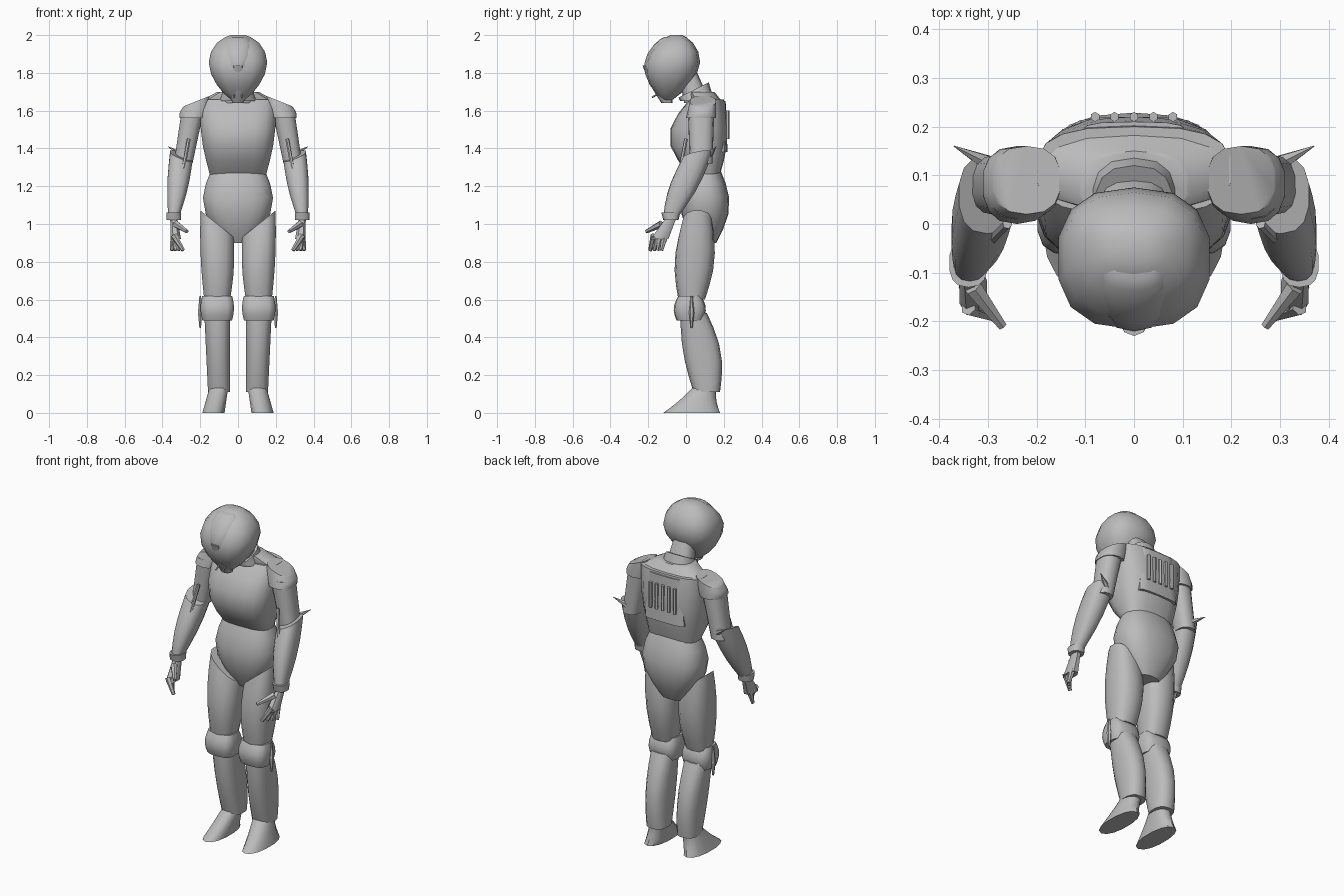
import bpy
import bmesh
import math
from mathutils import Vector

default_cube = bpy.data.objects.get("Cube")
if default_cube:
    bpy.data.objects.remove(default_cube, do_unlink=True)

# One plain grey for the whole figure
grey = bpy.data.materials.new("plain_grey")
grey.use_nodes = True
grey_colour = (0.5, 0.5, 0.5, 1)
grey.diffuse_color = grey_colour
grey.node_tree.nodes["Principled BSDF"].inputs["Base Color"].default_value = grey_colour


def finish(name, bm, mirror):
    """Turn a bmesh into a smooth object with sharp edges, mirrored if it is a pair."""
    bmesh.ops.recalc_face_normals(bm, faces=bm.faces)
    mesh = bpy.data.meshes.new(name)
    bm.to_mesh(mesh)
    bm.free()
    mesh.materials.append(grey)
    mesh.shade_smooth()
    mesh.set_sharp_from_angle(angle=math.radians(40))
    part = bpy.data.objects.new(name, mesh)
    bpy.context.collection.objects.link(part)
    if mirror:
        modifier = part.modifiers.new("Mirror", "MIRROR")
        modifier.use_mirror_merge = False


def rounded(value, boxy):
    """Push a sine or cosine outwards so that a ring becomes squarer."""
    return math.copysign(abs(value) ** boxy, value)


def shape(name, low, high, low_size, high_size, bulge=(0, 0), bow=0, dome=0,
          tilt=(0, 0), boxy=0.8, mirror=True, sides=14, steps=7):
    """Tapered body part between two centres.

    Sizes are half widths in x and y, bulge swells the middle, bow shifts the
    middle in y, dome rounds off both ends and tilt slopes the upper end.
    """
    bm = bmesh.new()
    low, high = Vector(low), Vector(high)
    low_size, high_size, bulge = Vector(low_size), Vector(high_size), Vector(bulge)
    rings = []
    for step in range(steps + 1):
        t = (1 - math.cos(math.pi * step / steps)) / 2
        swell = math.sin(math.pi * t)
        closing = max(4 * t * (1 - t), 0.03) ** dome
        centre = low.lerp(high, t) + Vector((0, bow * swell, 0))
        size = (low_size.lerp(high_size, t) + bulge * swell) * closing
        ring = []
        for side in range(sides):
            angle = math.tau * (side + 0.5) / sides
            dx = size.x * rounded(math.cos(angle), boxy)
            dy = size.y * rounded(math.sin(angle), boxy)
            rise = t * (tilt[0] * dx + tilt[1] * dy)
            ring.append(bm.verts.new(centre + Vector((dx, dy, rise))))
        rings.append(ring)
    for lower, upper in zip(rings, rings[1:]):
        for side in range(sides):
            following = (side + 1) % sides
            bm.faces.new((lower[side], lower[following], upper[following], upper[side]))
    bm.faces.new(rings[0])
    bm.faces.new(rings[-1])
    finish(name, bm, mirror)


def rods(name, rod_list):
    """Pairs of six-sided tapered rods: start, end, start radius, end radius."""
    bm = bmesh.new()
    for start, end, start_radius, end_radius in rod_list:
        start, end = Vector(start), Vector(end)
        along = end - start
        placement = along.to_track_quat("Z", "Y").to_matrix().to_4x4()
        placement.translation = (start + end) / 2
        bmesh.ops.create_cone(bm, cap_ends=True, segments=6, radius1=start_radius,
                              radius2=end_radius, depth=along.length, matrix=placement)
    finish(name, bm, True)


# Head, leaning forward over the chest
shape("head", (0, -.1, 1.65), (0, -.05, 2), (.09, .07), (.16, .12),
      bulge=(.03, .05), dome=.4, mirror=False, steps=9)
shape("brow_panel", (0, -.16, 1.76), (0, -.08, 1.99), (.03, .06), (.09, .07),
      bulge=(.02, .03), dome=.2, mirror=False)
shape("muzzle", (0, -.1, 1.64), (0, -.18, 1.84), (.03, .03), (.03, .05),
      bulge=(.02, .01), mirror=False, sides=10)
rods("mouth_tubes", [((.02, -.13, 1.7), (.02, -.18, 1.67), .006, .004)])

# Neck and tilted collar
shape("neck", (0, .06, 1.64), (0, .01, 1.8), (.08, .07), (.06, .05), mirror=False)
shape("collar", (0, .06, 1.65), (0, .04, 1.71), (.1, .09), (.08, .08),
      tilt=(0, .5), mirror=False)

# Trunk
shape("chest", (0, .1, 1.26), (0, .11, 1.66), (.15, .08), (.2, .09),
      bulge=(.02, .07), bow=-.04, boxy=.7, mirror=False, sides=18)
shape("shoulder_yoke", (0, .11, 1.65), (0, .08, 1.7), (.21, .08), (.11, .07),
      mirror=False)
shape("pelvis", (0, .1, .9), (0, .1, 1.29), (.07, .06), (.14, .08),
      bulge=(.08, .06), mirror=False, sides=18)
shape("back_plate", (0, .19, 1.38), (0, .18, 1.65), (.13, .03), (.11, .03),
      boxy=.6, mirror=False)
rods("back_vents", [((x, .22, 1.6), (x, .22, 1.45), .01, .01) for x in (0, .04, .08)])

# Arms
shape("shoulder_pad", (.24, .08, 1.56), (.22, .09, 1.65), (.07, .08), (.07, .07),
      bulge=(.01, 0), tilt=(-.4, 0))
shape("upper_arm", (.29, .08, 1.32), (.24, .08, 1.6), (.05, .06), (.06, .07))
shape("forearm", (.34, -.08, 1.04), (.3, .06, 1.36), (.03, .04), (.06, .08),
      bulge=(.01, .02), tilt=(.4, .2))
shape("wrist_cuff", (.34, -.08, 1.02), (.34, -.08, 1.06), (.04, .04), (.04, .05))
rods("elbow_bars", [((.26, 0, 1.45), (.3, -.04, 1.24), .01, .01)])
rods("elbow_spikes", [((.29, .12, 1.36), (.37, .16, 1.41), .02, .001)])

# Hands: four fingers fanned along the palm, and a thumb pointing inwards
shape("palm", (.33, -.14, .92), (.34, -.08, 1.03), (.03, .05), (.02, .03), sides=8)
rods("fingers", [((.34, -.11 - .02 * i, .94), (.35 - .02 * i, -.13 - .02 * i, .86), .018, .01)
                 for i in range(4)])
rods("thumbs", [((.33, -.13, 1), (.27, -.21, .96), .02, .01)])

# Legs
shape("thigh", (.11, .03, .6), (.11, .06, 1), (.07, .07), (.09, .08),
      bulge=(.01, .03), tilt=(.8, 0))
shape("knee_pad", (.11, .02, .49), (.11, .02, .62), (.08, .07), (.08, .06),
      bulge=(.01, .02), boxy=.6)
rods("knee_pins", [((.2, .03, .53), (.2, .03, z), .014, .005) for z in (.45, .62)])
shape("calf", (.1, .11, .11), (.11, .04, .53), (.06, .07), (.07, .07),
      bulge=(0, .03), bow=.01)
shape("foot", (.13, .03, 0), (.1, .1, .14), (.06, .15), (.05, .06),
      bulge=(0, -.01), boxy=.9)
